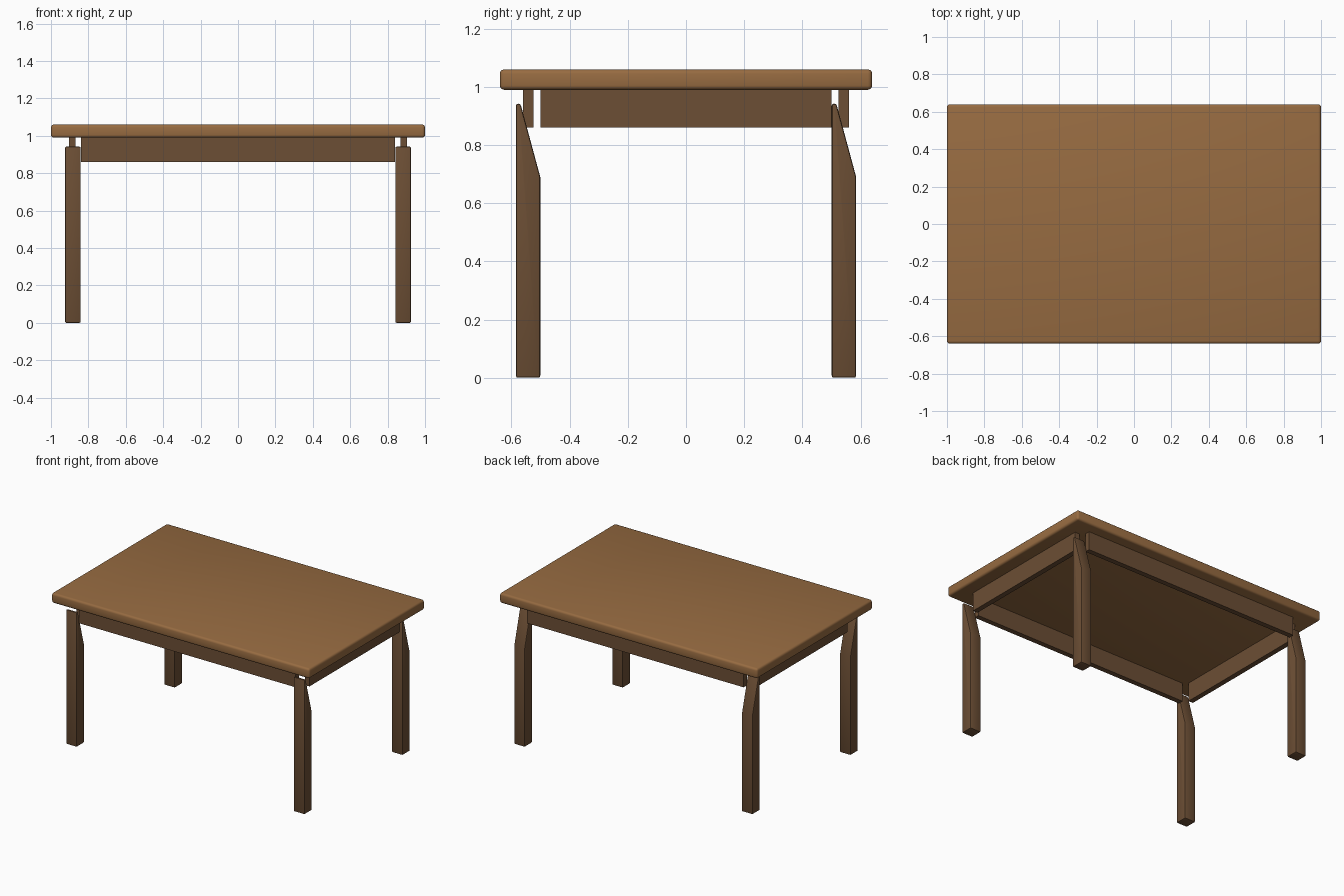
import bpy
import bmesh
import math

default = bpy.data.objects.get("Cube")
if default:
    bpy.data.objects.remove(default, do_unlink=True)


def make_material(name, rgb):
    mat = bpy.data.materials.new(name)
    mat.use_nodes = True
    mat.diffuse_color = (*rgb, 1)
    bsdf = mat.node_tree.nodes["Principled BSDF"]
    bsdf.inputs["Base Color"].default_value = (*rgb, 1)
    bsdf.inputs["Roughness"].default_value = 0.7
    return mat


warm_wood = make_material("warm wood", (0.31, 0.148, 0.053))
dark_wood = make_material("dark wood", (0.15, 0.077, 0.035))


def extruded(name, profile, width, location, mat, bevel=0.0, segments=2):
    """Extrude a (y, z) profile along x, centred, then round its sharp edges."""
    bm = bmesh.new()
    face = bm.faces.new([bm.verts.new((-width / 2, y, z)) for y, z in profile])
    result = bmesh.ops.extrude_face_region(bm, geom=[face])
    verts = [g for g in result["geom"] if isinstance(g, bmesh.types.BMVert)]
    bmesh.ops.translate(bm, vec=(width, 0, 0), verts=verts)
    bmesh.ops.recalc_face_normals(bm, faces=bm.faces[:])
    if bevel:
        sharp = [e for e in bm.edges if e.calc_face_angle(0) > math.radians(40)]
        bmesh.ops.bevel(bm, geom=sharp, offset=bevel, segments=segments,
                        profile=0.5, affect='EDGES', clamp_overlap=True)
    mesh = bpy.data.meshes.new(name)
    bm.to_mesh(mesh)
    bm.free()
    mesh.materials.append(mat)
    obj = bpy.data.objects.new(name, mesh)
    obj.location = location
    bpy.context.collection.objects.link(obj)
    if bevel:
        bpy.ops.object.select_all(action='DESELECT')
        obj.select_set(True)
        bpy.context.view_layer.objects.active = obj
        bpy.ops.object.shade_smooth_by_angle(angle=math.radians(30))
    return obj


def box(name, size, location, mat, bevel=0.0):
    y, z = size[1] / 2, size[2] / 2
    return extruded(name, [(-y, -z), (y, -z), (y, z), (-y, z)],
                    size[0], location, mat, bevel, 3)


# Rounded table top
box("table_top", (2, 1.28, 0.07), (0, 0, 1.025), warm_wood, 0.015)

# Aprons under the top
for side, label in ((-1, "front"), (1, "back")):
    box(label + "_apron", (1.68, 0.036, 0.132), (0, side * 0.543, 0.926), dark_wood)
for side, label in ((-1, "right"), (1, "left")):
    box(label + "_apron", (0.036, 1.0, 0.132), (side * 0.886, 0, 0.926), dark_wood)

# Legs, each with a long slanted cut on the rear face of its upper end
leg_profile = [(-0.042, 0), (0.042, 0), (0.042, 0.69),
               (-0.026, 0.942), (-0.042, 0.942)]
for y, depth in ((-0.543, "front"), (0.543, "back")):
    for x, side in ((-0.883, "right"), (0.883, "left")):
        extruded(f"{depth}_{side}_leg", leg_profile, 0.084, (x, y, 0),
                 dark_wood, 0.007)
